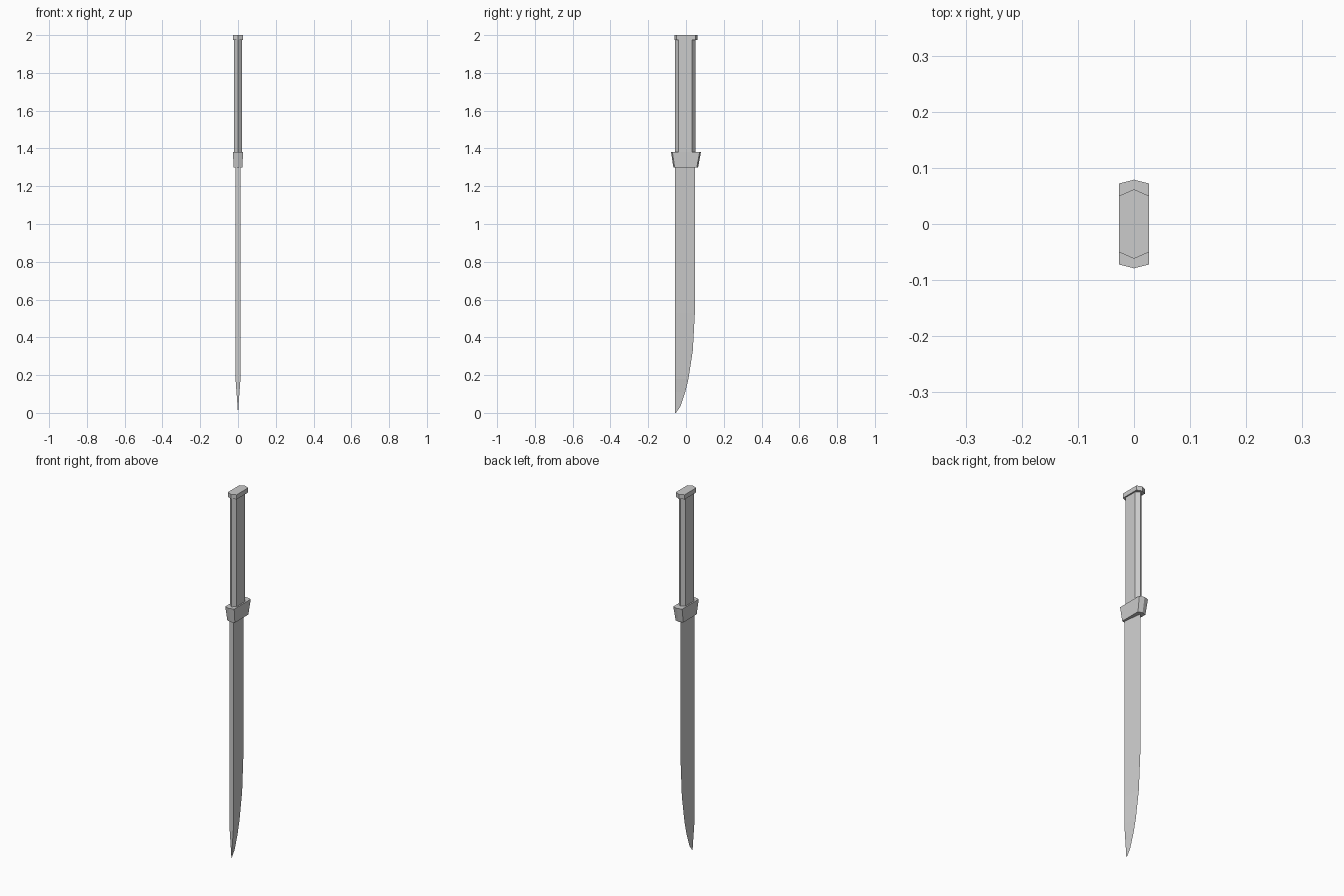
import bpy, bmesh

if "Cube" in bpy.data.objects:
    bpy.data.objects.remove(bpy.data.objects["Cube"])


def loft(name, rings):
    """Skin a stack of equal-sized vertex rings and cap both ends."""
    bm = bmesh.new()
    rows = [[bm.verts.new(p) for p in ring] for ring in rings]
    n = len(rows[0])
    for a, b in zip(rows, rows[1:]):
        for i in range(n):
            j = (i + 1) % n
            bm.faces.new((a[i], a[j], b[j], b[i]))
    bm.faces.new(rows[0])
    bm.faces.new(rows[-1])
    bmesh.ops.remove_doubles(bm, verts=bm.verts, dist=1e-5)
    bmesh.ops.recalc_face_normals(bm, faces=bm.faces)
    mesh = bpy.data.meshes.new(name)
    bm.to_mesh(mesh)
    bm.free()
    obj = bpy.data.objects.new(name, mesh)
    bpy.context.collection.objects.link(obj)
    return obj


def hexagon(x, y_min, y_max, point, z):
    """Six-sided section with a ridge of height `point` at front and back."""
    a, b = y_min + point, y_max - point
    return [(0, y_min, z), (x, a, z), (x, b, z),
            (0, y_max, z), (-x, b, z), (-x, a, z)]


# Pommel cap
loft("pommel", [hexagon(0.027, -0.062, 0.062, 0.012, z) for z in (1.975, 2.0)])

# Six-sided grip
loft("grip", [hexagon(0.020, -0.057, 0.049, 0.017, z) for z in (1.375, 1.98)])

# Flared guard
loft("guard", [hexagon(0.023, -0.067, 0.064, 0.007, 1.30),
               hexagon(0.027, -0.079, 0.079, 0.007, 1.38)])

# Wedge blade: flat straight spine, sharp curved edge (z, edge y, half spine)
SPINE_Y = -0.057
stations = [(1.31, 0.048, 0.013), (0.53, 0.047, 0.013), (0.33, 0.036, 0.013),
            (0.18, 0.013, 0.013), (0.11, -0.004, 0.008), (0.035, -0.029, 0.0025),
            (0.0, -0.054, 0.0003)]
loft("blade", [[(-w, SPINE_Y, z), (w, SPINE_Y, z), (0, y, z)]
               for z, y, w in stations])
